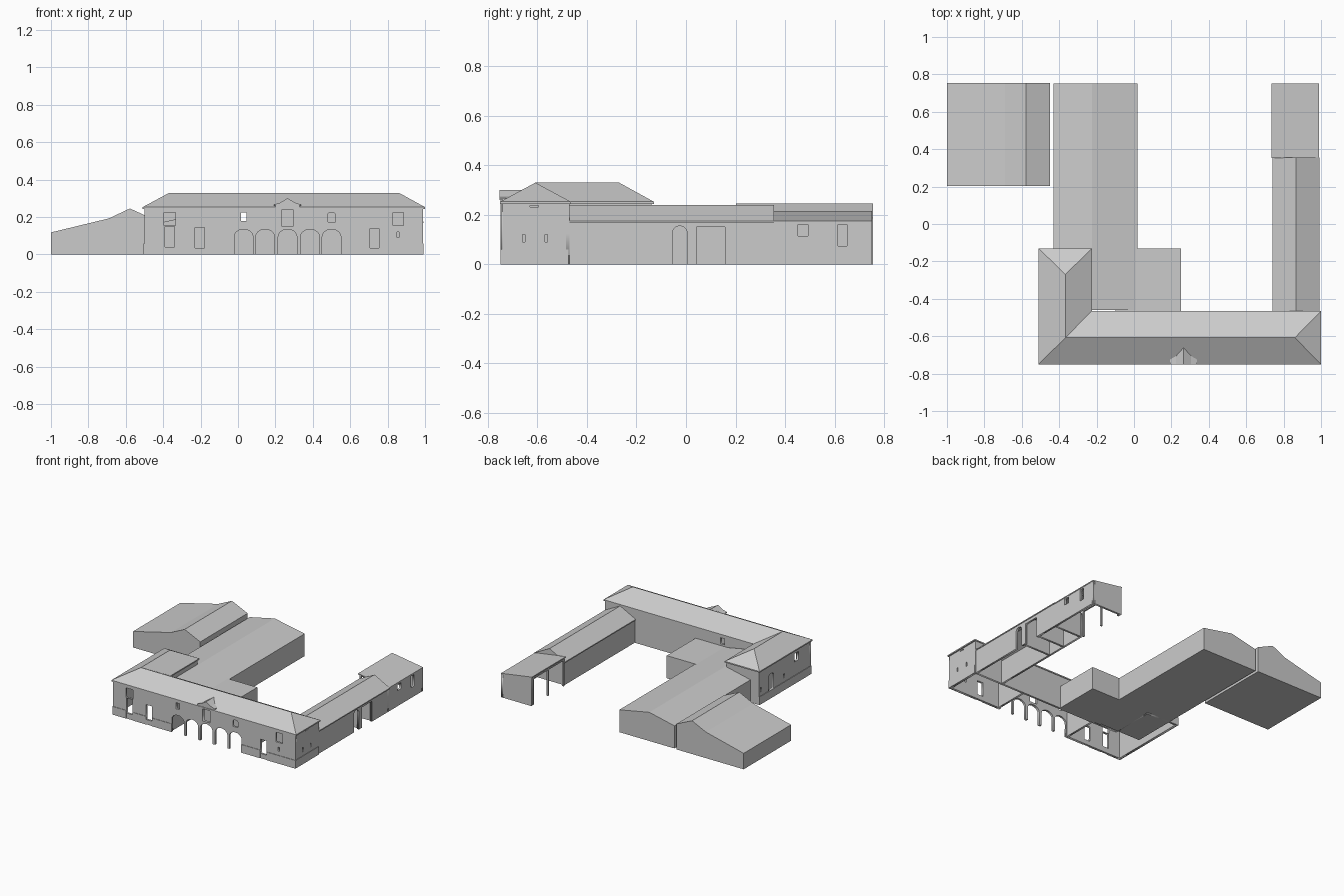
import bpy, math
from mathutils import Matrix, Vector


def mesh(name, verts, faces):
    me = bpy.data.meshes.new(name)
    me.from_pydata(verts, [], faces)
    ob = bpy.data.objects.new(name, me)
    bpy.context.collection.objects.link(ob)
    return ob


def box(name, lo, hi):
    (x0, y0, z0), (x1, y1, z1) = lo, hi
    return prism(name, [(x0, z0), (x1, z0), (x1, z1), (x0, z1)], 'y', y0, y1)


def prism(name, prof, axis, a, b):
    """Extrude a closed profile along x or y (profile is the other axis and z)."""
    n = len(prof)
    at = (lambda p, t: (p[0], t, p[1])) if axis == 'y' else (lambda p, t: (t, p[0], p[1]))
    verts = [at(p, a) for p in prof] + [at(p, b) for p in prof]
    faces = [list(range(n)), list(range(2 * n - 1, n - 1, -1))]
    faces += [[i, i + n, (i + 1) % n + n, (i + 1) % n] for i in range(n)]
    if axis == 'x':
        faces = [f[::-1] for f in faces]
    return mesh(name, verts, faces)


def arch_top(u0, u1, z1, rise):
    """Points across the head of an opening, left to right."""
    if not rise:
        return [(u0, z1), (u1, z1)]
    c, r = (u0 + u1) / 2, (u1 - u0) / 2
    return [(c - r * math.cos(math.pi * i / 10), z1 - rise + rise * math.sin(math.pi * i / 10))
            for i in range(11)]


def wall(name, axis, pos, span, top, openings=(), t=0.015):
    """Upright plate with openings (u0, u1, z0, z1, rise); z0 = 0 reaches the ground.
    top is a height or a list of points running right to left."""
    a, b = span
    outline = [(a, 0)]
    holes = []
    for u0, u1, z0, z1, rise in sorted(openings):
        head = arch_top(u0, u1, z1, rise)
        if z0 == 0:
            outline += [(u0, 0)] + head + [(u1, 0)]
        else:
            holes.append([(u0, z0)] + head + [(u1, z0)])
    outline += [(b, 0)] + (top if isinstance(top, list) else [(b, top), (a, top)])
    cu = bpy.data.curves.new(name, 'CURVE')
    cu.dimensions, cu.fill_mode, cu.extrude = '2D', 'BOTH', t / 2
    for pts in [outline] + holes:
        sp = cu.splines.new('POLY')
        sp.points.add(len(pts) - 1)
        for q, (u, z) in zip(sp.points, pts):
            q.co = (u, z, 0, 1)
        sp.use_cyclic_u = True
    ob = bpy.data.objects.new(name, cu)
    bpy.context.collection.objects.link(ob)
    if axis == 'x':
        m = Matrix(((1, 0, 0, 0), (0, 0, -1, pos), (0, 1, 0, 0), (0, 0, 0, 1)))
    else:
        m = Matrix(((0, 0, 1, pos), (1, 0, 0, 0), (0, 1, 0, 0), (0, 0, 0, 1)))
    ob.matrix_world = m
    bpy.ops.object.select_all(action='DESELECT')
    ob.select_set(True)
    bpy.context.view_layer.objects.active = ob
    bpy.ops.object.convert(target='MESH')
    return ob


# Front facade with arcade and windows
arches = [(c - 0.05, c + 0.05, 0, 0.135, 0.04) for c in (0.03, 0.145, 0.265, 0.385, 0.5)]
windows = [(-0.395, -0.335, 0.155, 0.225, 0), (-0.39, -0.34, 0.04, 0.15, 0),
           (-0.23, -0.18, 0.035, 0.145, 0), (0.015, 0.045, 0.18, 0.225, 0),
           (0.235, 0.295, 0.15, 0.24, 0), (0.48, 0.52, 0.175, 0.225, 0.01),
           (0.705, 0.755, 0.035, 0.14, 0), (0.83, 0.885, 0.155, 0.225, 0),
           (0.85, 0.862, 0.09, 0.12, 0)]
wall('front_facade', 'x', -0.737, (-0.5, 0.99), 0.25, arches + windows)

# Remaining walls of the L-shaped house
wall('courtyard_wall', 'x', -0.477, (-0.235, 0.99), 0.25, [(0.015, 0.045, 0.18, 0.225, 0)])
wall('left_wall', 'y', -0.4925, (-0.74, -0.14), 0.25,
     [(-0.31, -0.25, 0.06, 0.18, 0.02), (-0.6, -0.55, 0.16, 0.22, 0),
      (-0.17, -0.158, 0.09, 0.12, 0), (-0.435, -0.423, 0.09, 0.12, 0)])
wall('left_wing_inner_wall', 'y', -0.24, (-0.48, -0.14), 0.25)
wall('left_wing_back_wall', 'x', -0.147, (-0.5, -0.235), 0.25)
wall('right_wall', 'y', 0.9825, (-0.74, -0.47), 0.25,
     [(-0.66, -0.65, 0.09, 0.12, 0), (-0.57, -0.56, 0.09, 0.12, 0),
      (-0.63, -0.595, 0.231, 0.237, 0)])
for x in (-0.035, 0.565):
    wall('cross_wall', 'y', x, (-0.735, -0.48), 0.25)

# Plinth strips
for a, b in ((-0.503, -0.39), (-0.34, -0.23), (-0.18, -0.02), (0.55, 0.705), (0.755, 0.993)):
    box('plinth', (a, -0.748, 0), (b, -0.742, 0.06))
box('plinth_right', (0.988, -0.748, 0), (0.993, -0.475, 0.06))
box('plinth_left', (-0.504, -0.748, 0), (-0.499, -0.14, 0.06))

# Hipped L-shaped roof with eaves band
eaves = [(-0.51, -0.75), (1, -0.75), (1, -0.465), (-0.225, -0.465), (-0.225, -0.13), (-0.51, -0.13)]
verts = [(x, y, 0.253) for x, y in eaves] + [(x, y, 0.244) for x, y in eaves]
verts += [(0.86, -0.608, 0.33), (-0.367, -0.608, 0.33), (-0.367, -0.27, 0.33)]
faces = [(0, 1, 12, 13), (1, 2, 12), (2, 3, 13, 12), (3, 4, 14, 13), (4, 5, 14), (5, 0, 13, 14),
         (11, 10, 9, 8, 7, 6)]
faces += [(i, i + 6, (i + 1) % 6 + 6, (i + 1) % 6) for i in range(6)]
mesh('house_roof', verts, faces)

# Central bay with small gable
wall('central_bay', 'x', -0.744, (0.2, 0.33),
     [(0.33, 0.262), (0.305, 0.27), (0.265, 0.292), (0.225, 0.27), (0.2, 0.262)],
     [arches[2], windows[4]], 0.008)
prism('bay_gable_roof', [(0.193, 0.26), (0.225, 0.268), (0.265, 0.29), (0.305, 0.268), (0.337, 0.26),
                         (0.337, 0.267), (0.305, 0.277), (0.265, 0.301), (0.225, 0.277),
                         (0.193, 0.267)], 'y', -0.752, -0.662)

# Right wing with gateway, gabled roof
wall('right_wing_outer_wall', 'y', 0.9775, (-0.48, 0.75), 0.172,
     [(-0.055, 0.005, 0, 0.155, 0.03), (0.043, 0.157, 0, 0.15, 0),
      (0.453, 0.493, 0.115, 0.16, 0), (0.613, 0.65, 0.075, 0.16, 0)])
wall('right_wing_inner_wall', 'y', 0.755, (-0.48, 0.355), 0.172)
gable = [(0.985, 0.17), (0.867, 0.232), (0.75, 0.17)]
wall('right_wing_end_wall', 'x', 0.345, (0.75, 0.985), gable)
for y in (0.024, 0.17):
    wall('right_wing_cross_wall', 'x', y, (0.75, 0.98), gable)
prism('right_wing_roof', [(0.74, 0.167), (0.867, 0.231), (0.993, 0.167),
                          (0.993, 0.175), (0.867, 0.24), (0.74, 0.175)], 'y', -0.47, 0.355)

# Open shed at the end of the right wing
prism('shed_roof', [(0.735, 0.207), (0.988, 0.168), (0.988, 0.176), (0.735, 0.215)], 'y', 0.352, 0.75)
wall('shed_end_wall', 'x', 0.7425, (0.738, 0.985), [(0.985, 0.17), (0.738, 0.207)])
for y in (0.365, 0.55, 0.725):
    box('shed_post', (0.74, y - 0.006, 0), (0.752, y + 0.006, 0.207))
    prism('shed_rafter', [(0.74, 0.197), (0.98, 0.16), (0.98, 0.17), (0.74, 0.207)],
          'y', y - 0.004, y + 0.004)
box('shed_beam', (0.74, 0.36, 0.19), (0.752, 0.745, 0.2))

# Long rear hall, its annex and the barn are closed solids
prism('rear_hall', [(-0.43, 0), (0.02, 0), (0.02, 0.165), (-0.225, 0.212), (-0.43, 0.167)],
      'y', -0.46, 0.75)
box('hall_annex', (-0.1, -0.47, 0), (0.25, -0.132, 0.167))
prism('barn', [(-1, 0), (-0.45, 0), (-0.45, 0.188), (-0.578, 0.246), (-0.69, 0.193), (-1, 0.118)],
      'y', 0.202, 0.755)
